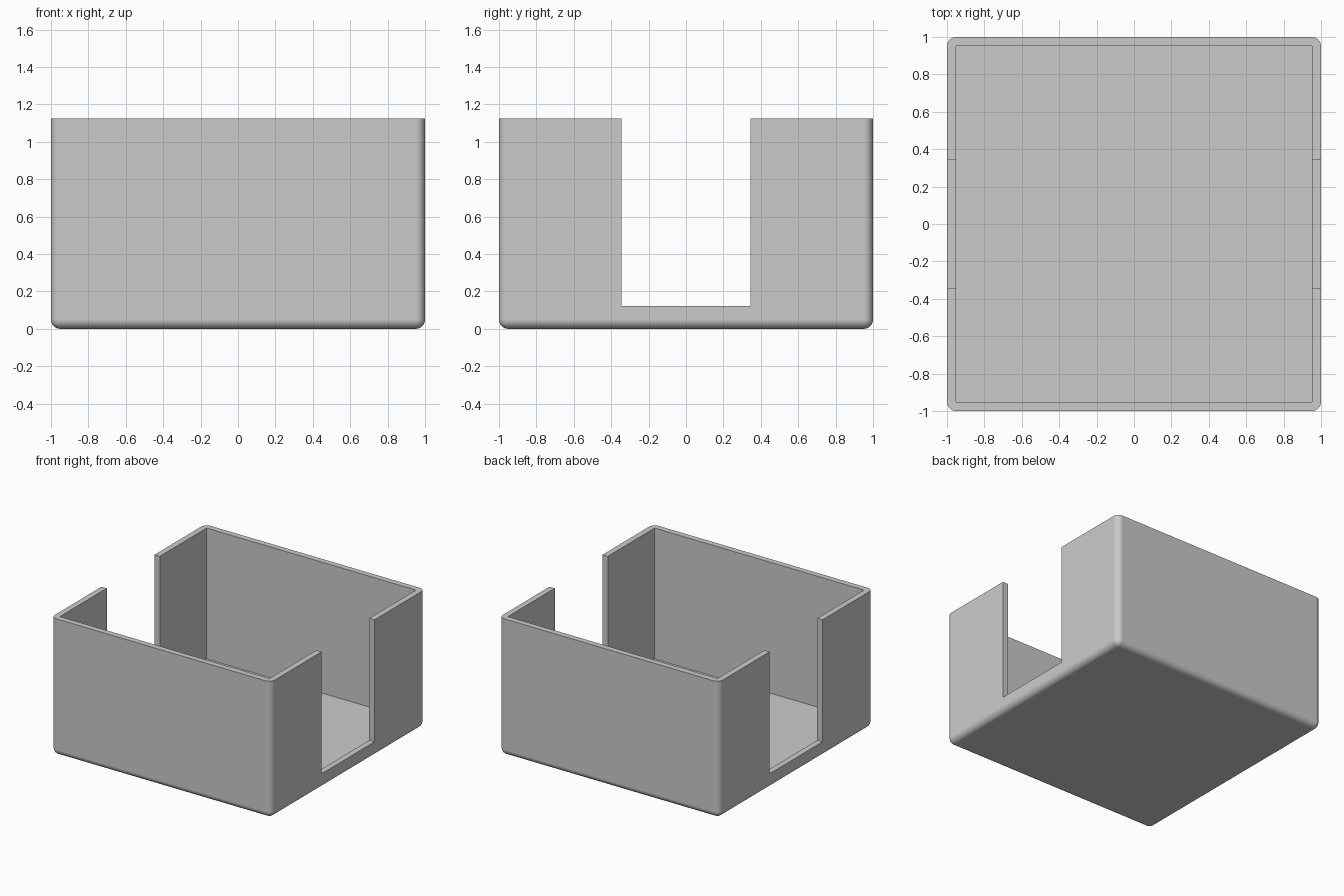
import bpy, bmesh, math

HEIGHT = 1.125
WALL = 0.048
FLOOR = 0.05
RADIUS = 0.05
SILL = 0.123
SLOT = 0.344      # half width of the side openings

if "Cube" in bpy.data.objects:
    bpy.data.objects.remove(bpy.data.objects["Cube"], do_unlink=True)

grey = bpy.data.materials.new("light grey plastic")
grey.use_nodes = True
colour = (0.6, 0.6, 0.6, 1)
grey.diffuse_color = colour
grey.node_tree.nodes["Principled BSDF"].inputs["Base Color"].default_value = colour


def box(name, half_x, half_y, z0, z1, radius=0):
    """Box centred on x and y; radius rounds every edge except the top rim."""
    bm = bmesh.new()
    bmesh.ops.create_cube(bm, size=2)
    for v in bm.verts:
        v.co = (v.co.x * half_x, v.co.y * half_y, z1 if v.co.z > 0 else z0)
    if radius:
        edges = [e for e in bm.edges if min(v.co.z for v in e.verts) < z1]
        bmesh.ops.bevel(bm, geom=edges, offset=radius, segments=8,
                        profile=0.5, affect='EDGES')
    mesh = bpy.data.meshes.new(name)
    bm.to_mesh(mesh)
    bm.free()
    mesh.materials.append(grey)
    obj = bpy.data.objects.new(name, mesh)
    bpy.context.collection.objects.link(obj)
    return obj


# Rounded tray body, with the hollow and the two facing side openings cut out
tray = box("tray", 1, 1, 0, HEIGHT, RADIUS)
hollow = box("hollow_cutter", 1 - WALL, 1 - WALL, FLOOR, HEIGHT + 0.5)
opening = box("side_opening_cutter", 1.5, SLOT, SILL, HEIGHT + 0.6)

bpy.context.view_layer.objects.active = tray
for obj in bpy.context.view_layer.objects:
    obj.select_set(obj == tray)
for cutter in (hollow, opening):
    cutter.hide_render = True
    mod = tray.modifiers.new("cut", 'BOOLEAN')
    mod.operation = 'DIFFERENCE'
    mod.solver = 'EXACT'
    mod.object = cutter
    bpy.ops.object.modifier_apply(modifier=mod.name)
    bpy.data.objects.remove(cutter, do_unlink=True)

# Smooth rounded edges, flat walls
bpy.ops.object.shade_smooth_by_angle(angle=math.radians(30))
weighted = tray.modifiers.new("flat walls", 'WEIGHTED_NORMAL')
weighted.keep_sharp = True
